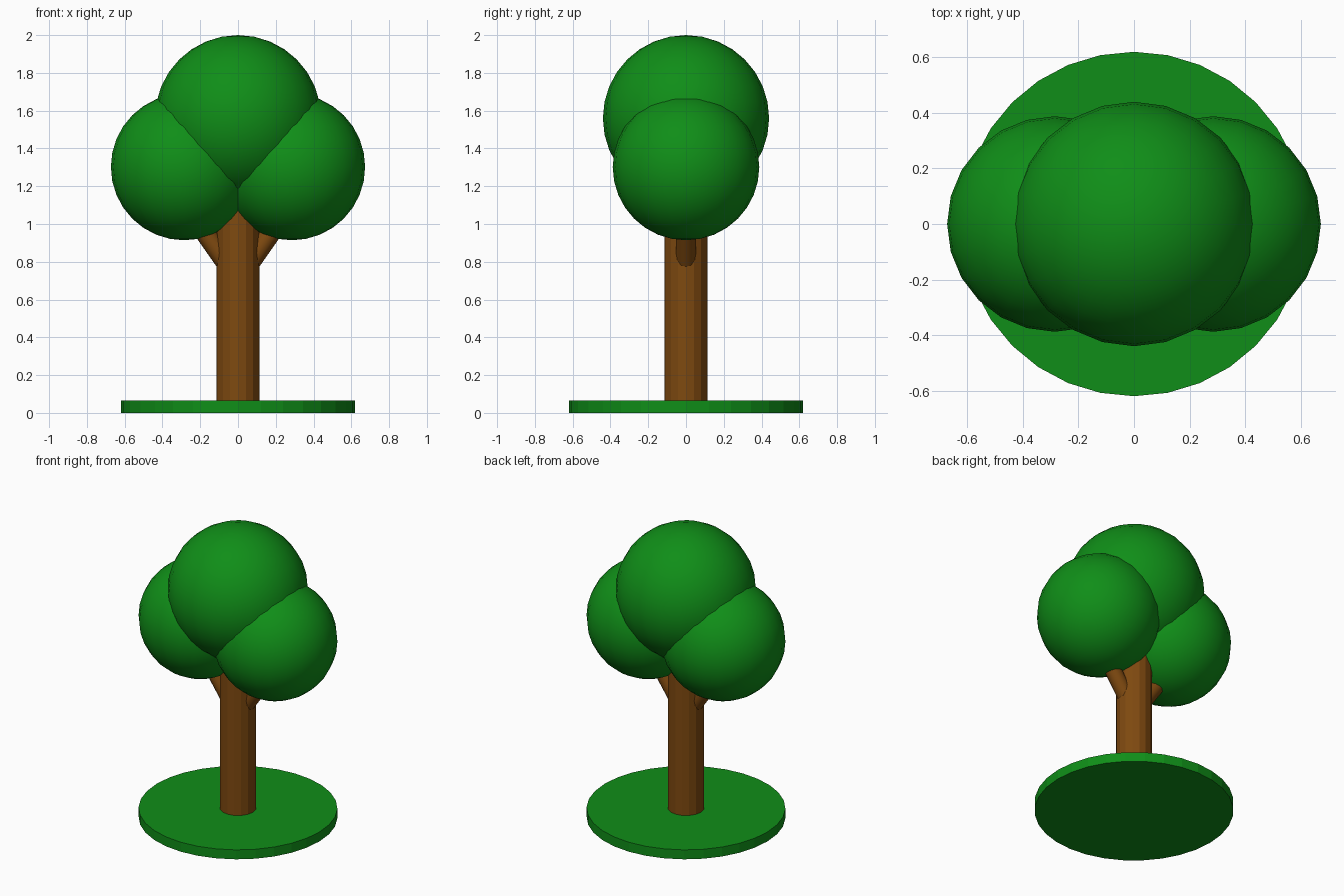
import bpy
from math import radians
from mathutils import Vector

if "Cube" in bpy.data.objects:
    bpy.data.objects.remove(bpy.data.objects["Cube"])


def material(name, rgb):
    m = bpy.data.materials.new(name)
    m.diffuse_color = (*rgb, 1)
    m.use_nodes = True
    m.node_tree.nodes["Principled BSDF"].inputs["Base Color"].default_value = m.diffuse_color
    return m


green = material("leaf_green", (0.005, 0.27, 0.009))
brown = material("bark_brown", (0.21, 0.067, 0.005))


def finish(name, mat):
    ob = bpy.context.object
    ob.name = name
    ob.data.materials.append(mat)
    return ob


def rod(name, start, end, radius, sides, mat):
    """Cylinder between two points."""
    a, b = Vector(start), Vector(end)
    d = b - a
    bpy.ops.mesh.primitive_cylinder_add(
        vertices=sides, radius=radius, depth=d.length, location=(a + b) / 2,
        rotation=d.to_track_quat('Z', 'Y').to_euler())
    return finish(name, mat)


def ball(name, centre, radius):
    bpy.ops.mesh.primitive_uv_sphere_add(
        segments=24, ring_count=16, radius=radius, location=centre)
    bpy.ops.object.shade_smooth()
    return finish(name, green)


# Grass disc and trunk
rod("grass_base", (0, 0, 0), (0, 0, 0.065), 0.62, 32, green)
rod("trunk", (0, 0, 0.06), (0, 0, 1.25), 0.114, 16, brown)

# Crown top, then mirrored side crowns and branches
ball("crown_top", (0, 0, 1.56), 0.44)
for side, s in (("left", -1), ("right", 1)):
    ball("crown_" + side, (s * 0.285, 0, 1.302), 0.388)
    rod("branch_" + side, (0, 0, 0.705), (s * 0.287, 0, 1.115), 0.053, 12, brown)
    bpy.ops.object.shade_smooth_by_angle(angle=radians(40))
